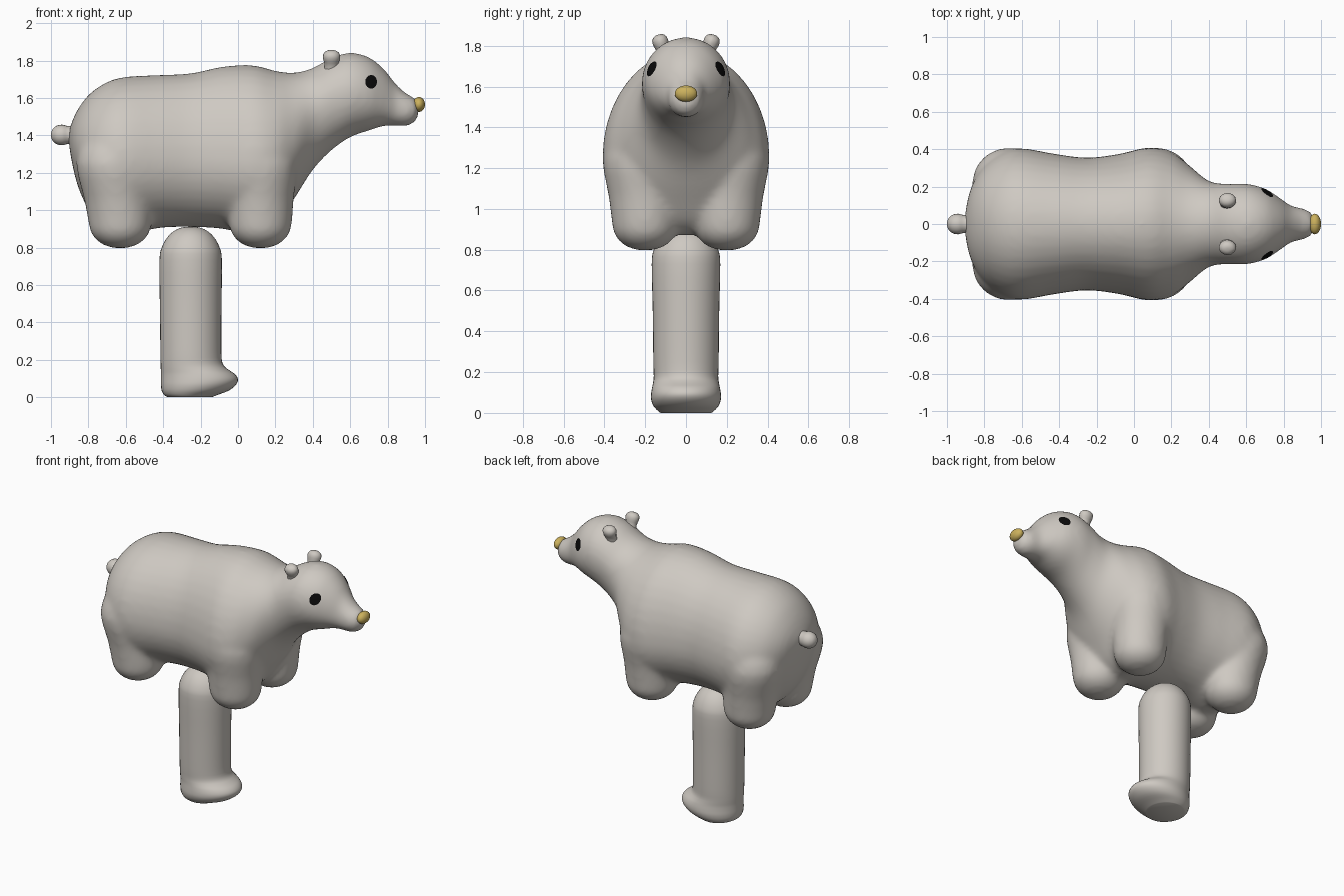
import bpy, bmesh, math
from mathutils import Vector, Matrix

if "Cube" in bpy.data.objects:
    bpy.data.objects.remove(bpy.data.objects["Cube"])


def material(name, rgb):
    m = bpy.data.materials.new(name)
    m.diffuse_color = (*rgb, 1)
    m.use_nodes = True
    m.node_tree.nodes["Principled BSDF"].inputs["Base Color"].default_value = m.diffuse_color
    return m


GREY = material("warm grey", (0.62, 0.585, 0.54))
GOLD = material("gold", (0.60, 0.44, 0.11))
BLACK = material("black", (0.003, 0.003, 0.003))


def make(name, bm, mat):
    bmesh.ops.recalc_face_normals(bm, faces=bm.faces)
    me = bpy.data.meshes.new(name)
    bm.to_mesh(me)
    bm.free()
    me.materials.append(mat)
    me.shade_smooth()
    ob = bpy.data.objects.new(name, me)
    bpy.context.collection.objects.link(ob)
    return ob


def spline(rows, steps):
    """Catmull-Rom interpolation through rows of numbers."""
    out = []
    for i in range(len(rows) - 1):
        p = [Vector(rows[min(max(i + k, 0), len(rows) - 1)]) for k in (-1, 0, 1, 2)]
        for s in range(steps):
            t = s / steps
            out.append(0.5 * (2 * p[1] + (p[2] - p[0]) * t
                              + (2 * p[0] - 5 * p[1] + 4 * p[2] - p[3]) * t * t
                              + (3 * p[1] - p[0] - 3 * p[2] + p[3]) * t ** 3))
    return out + [Vector(rows[-1])]


def loft(bm, rings):
    """Skin a list of equal rings of points and close both ends."""
    loops = [[bm.verts.new(p) for p in ring] for ring in rings]
    n = len(loops[0])
    for a, b in zip(loops, loops[1:]):
        for i in range(n):
            j = (i + 1) % n
            bm.faces.new((a[i], a[j], b[j], b[i]))
    bm.faces.new(loops[0][::-1])
    bm.faces.new(loops[-1])


ANGLES = [2 * math.pi * i / 40 for i in range(40)]

# Torso, neck, head and snout: x, top z, bottom z, half width, z of widest point
BODY = [
    (-0.905, 1.42, 1.36, 0.04, 1.39), (-0.885, 1.48, 1.24, 0.15, 1.37),
    (-0.85, 1.55, 1.11, 0.24, 1.34), (-0.79, 1.625, 0.99, 0.325, 1.30),
    (-0.70, 1.685, 0.90, 0.385, 1.28), (-0.60, 1.713, 0.87, 0.405, 1.27),
    (-0.42, 1.723, 0.905, 0.375, 1.27), (-0.25, 1.732, 0.91, 0.355, 1.27),
    (-0.08, 1.768, 0.90, 0.375, 1.26), (0.08, 1.775, 0.87, 0.41, 1.25),
    (0.20, 1.745, 0.92, 0.385, 1.27), (0.30, 1.735, 1.06, 0.31, 1.36),
    (0.40, 1.76, 1.215, 0.23, 1.50), (0.50, 1.815, 1.32, 0.215, 1.59),
    (0.60, 1.842, 1.39, 0.216, 1.62), (0.70, 1.818, 1.425, 0.19, 1.61),
    (0.78, 1.755, 1.45, 0.14, 1.58), (0.84, 1.68, 1.45, 0.098, 1.55),
    (0.90, 1.625, 1.448, 0.085, 1.535), (0.945, 1.60, 1.47, 0.065, 1.535),
    (0.965, 1.565, 1.50, 0.03, 1.535)]
bm = bmesh.new()
rings = []
for x, top, bot, w, mid in spline(BODY, 4):
    ring = []
    for a in ANGLES:
        s = math.sin(a)
        ring.append((x, w * math.cos(a), mid + s * ((top - mid) if s > 0 else (mid - bot))))
    rings.append(ring)
loft(bm, rings)

# Four stubby legs: z, lean, y, x radius, y radius
LEG = [(0.797, 0, 0.20, 0.03, 0.03), (0.812, 0, 0.20, 0.085, 0.085),
       (0.845, 0, 0.20, 0.132, 0.130), (0.89, 0, 0.20, 0.160, 0.156),
       (0.95, 0.002, 0.20, 0.170, 0.165), (1.06, 0.015, 0.203, 0.178, 0.176),
       (1.25, 0.04, 0.22, 0.195, 0.188), (1.40, 0.04, 0.20, 0.15, 0.15)]
for cx, lean in ((-0.63, -1), (0.12, 0)):
    for side in (-1, 1):
        loft(bm, [[(cx + lean * l + rx * math.cos(a), side * (y + ry * math.sin(a)), z)
                   for a in ANGLES] for z, l, y, rx, ry in spline(LEG, 3)])
body = make("body", bm, GREY)

# Blend torso and legs into one soft skin
mod = body.modifiers.new("blend", 'REMESH')
mod.mode = 'VOXEL'
mod.voxel_size = 0.016
mod.use_smooth_shade = True
mod = body.modifiers.new("soften", 'SMOOTH')
mod.factor = 0.5
mod.iterations = 14


def ellipsoid(name, centre, radii, mat, rot=Matrix(), seg=24):
    bm = bmesh.new()
    bmesh.ops.create_uvsphere(bm, u_segments=seg, v_segments=seg // 2, radius=1)
    bm.transform(Matrix.Translation(centre) @ rot @ Matrix.Diagonal((*radii, 1)))
    return make(name, bm, mat)


# Nose
ellipsoid("nose", (0.967, 0, 1.565), (0.033, 0.055, 0.04), GOLD)

# Tail: a neck that swells into a rounded tip
bm = bmesh.new()
TAIL = [(-1.0, 0.008), (-0.992, 0.03), (-0.97, 0.049), (-0.94, 0.055),
        (-0.91, 0.048), (-0.88, 0.05), (-0.84, 0.07)]
loft(bm, [[(x, r * math.cos(a), 1.402 + r * math.sin(a)) for a in ANGLES[::2]]
          for x, r in spline(TAIL, 3)])
make("tail", bm, GREY)

# Ears: little knobs leaning outward
EAR = [(-0.06, 0.045), (-0.015, 0.037), (0.02, 0.046), (0.045, 0.043),
       (0.06, 0.026), (0.064, 0.008)]
for side, label in ((-1, "right"), (1, "left")):
    bm = bmesh.new()
    loft(bm, [[(r * math.cos(a), 0.85 * r * math.sin(a), z) for a in ANGLES[::3]]
              for z, r in spline(EAR, 2)])
    bm.transform(Matrix.Translation((0.5, side * 0.117, 1.793))
                 @ Matrix.Rotation(-side * 0.32, 4, 'X'))
    make("ear_" + label, bm, GREY)

# Eyes: thin discs laid onto the surface of the head
skin = body.evaluated_get(bpy.context.evaluated_depsgraph_get())
for side, label in ((-1, "right"), (1, "left")):
    bm = bmesh.new()
    bmesh.ops.create_circle(bm, cap_ends=True, segments=16, radius=1)
    bmesh.ops.poke(bm, faces=bm.faces[:])
    bmesh.ops.subdivide_edges(bm, edges=bm.edges[:], cuts=2, use_grid_fill=True)
    for v in bm.verts:
        x, z = 0.71 + 0.031 * v.co.x, 1.685 + 0.036 * v.co.y
        hit, loc, nor, _ = skin.ray_cast((x, side, z), (0, -side, 0))
        v.co = loc + nor * 0.004 if hit else Vector((x, side * 0.18, z))
    eye = make("eye_" + label, bm, BLACK)
    if sum(p.normal.y for p in eye.data.polygons) * side < 0:
        eye.data.flip_normals()

# Single post with a foot pointing forward: z, back x, front x, half width
POST = [
    (0.0, -0.375, -0.14, 0.125), (0.012, -0.395, -0.11, 0.14),
    (0.035, -0.408, -0.05, 0.16), (0.065, -0.412, -0.012, 0.171),
    (0.095, -0.412, 0.0, 0.171), (0.125, -0.412, -0.018, 0.166),
    (0.15, -0.413, -0.055, 0.161), (0.18, -0.414, -0.082, 0.158),
    (0.25, -0.415, -0.089, 0.16), (0.5, -0.418, -0.088, 0.163),
    (0.73, -0.42, -0.086, 0.168), (0.80, -0.408, -0.098, 0.158),
    (0.855, -0.378, -0.128, 0.128), (0.89, -0.34, -0.166, 0.09),
    (0.907, -0.30, -0.206, 0.05), (0.912, -0.26, -0.246, 0.008)]
bm = bmesh.new()
loft(bm, [[((b + f) / 2 + (f - b) / 2 * math.cos(a), w * math.sin(a), z) for a in ANGLES]
          for z, b, f, w in spline(POST, 3)])
post = make("post_with_foot", bm, GREY)
bpy.context.view_layer.objects.active = post
post.select_set(True)
bpy.ops.object.shade_smooth_by_angle(angle=math.radians(50))
